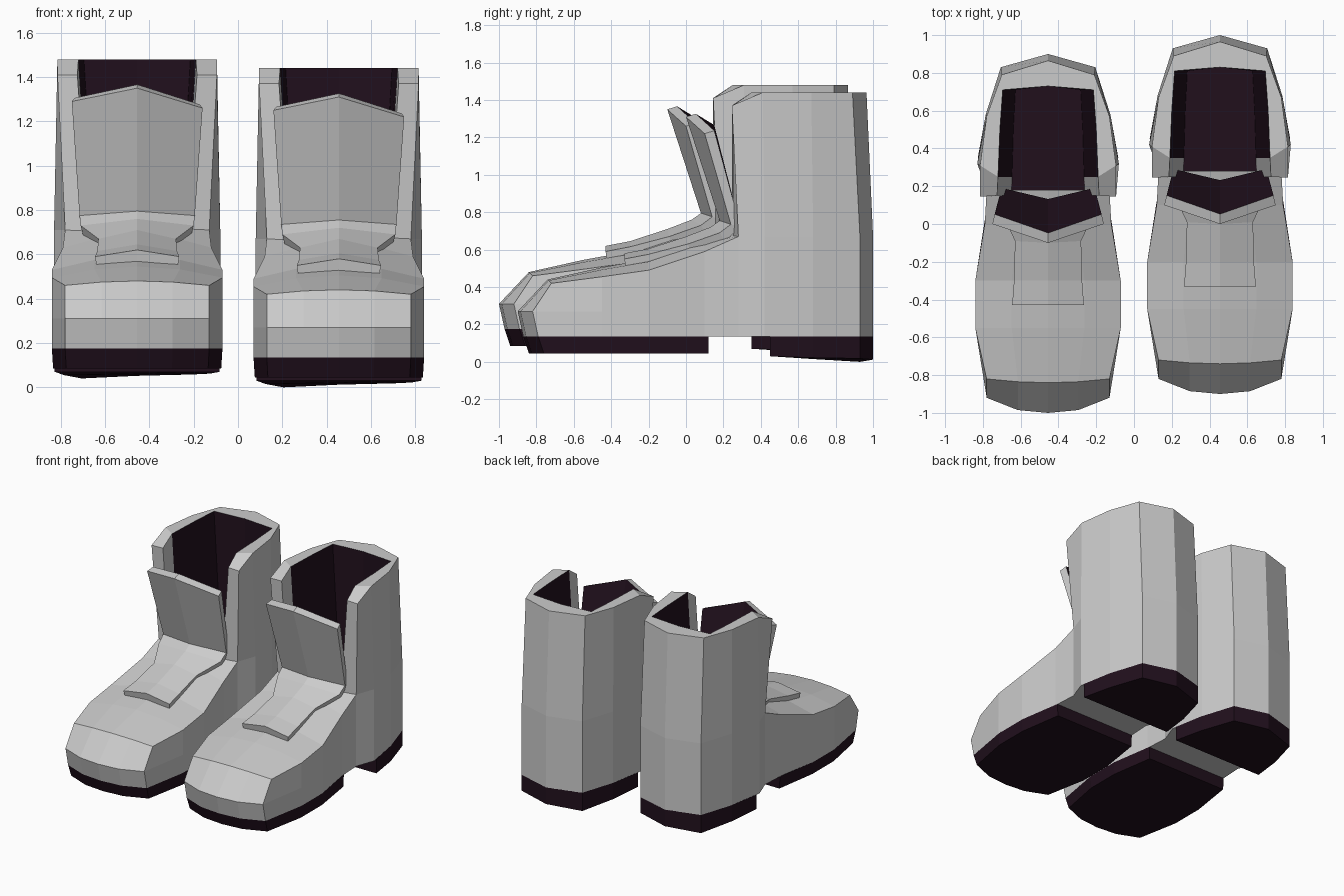
import bpy, bmesh
from mathutils import Vector

if "Cube" in bpy.data.objects:
    bpy.data.objects.remove(bpy.data.objects["Cube"])

dark = bpy.data.materials.new("dark_lining")
dark.diffuse_color = (0.015, 0.005, 0.012, 1)
dark.use_nodes = True
dark.node_tree.nodes["Principled BSDF"].inputs["Base Color"].default_value = dark.diffuse_color
grey = bpy.data.materials.new("grey_upper")
grey.diffuse_color = (0.8, 0.8, 0.8, 1)
grey.use_nodes = True
grey.node_tree.nodes["Principled BSDF"].inputs["Base Color"].default_value = grey.diffuse_color

RIGHT = Vector((0.455, 0, 0))
LEFT = Vector((-0.455, -0.1, 0.04))


def make(name, verts, faces, mats, dark_faces=(), recalc=True, thickness=0):
    """Build one part for the right boot and a shifted copy for the left."""
    me = bpy.data.meshes.new(name)
    me.from_pydata(verts, [], faces)
    for m in mats:
        me.materials.append(m)
    for i in dark_faces:
        me.polygons[i].material_index = 1
    if recalc:
        bm = bmesh.new()
        bm.from_mesh(me)
        bmesh.ops.remove_doubles(bm, verts=bm.verts, dist=0.0005)
        bmesh.ops.recalc_face_normals(bm, faces=bm.faces)
        bm.to_mesh(me)
        bm.free()
    ob = bpy.data.objects.new(name + "_right", me)
    if thickness:
        s = ob.modifiers.new("thickness", 'SOLIDIFY')
        s.thickness, s.offset = thickness, -1
        s.material_offset = 1
    other = ob.copy()
    other.name = name + "_left"
    ob.location, other.location = RIGHT, LEFT
    for o in (ob, other):
        bpy.context.collection.objects.link(o)


def mirrored(half):
    """Half outline ending on the centre line -> full outline."""
    return half + [(-p[0],) + tuple(p[1:]) for p in half[-2::-1]]


def grid(rows, base=0):
    n = len(rows[0])
    return [(base + r * n + c, base + (r + 1) * n + c,
             base + (r + 1) * n + c + 1, base + r * n + c + 1)
            for r in range(len(rows) - 1) for c in range(n - 1)]


# Foot: cross sections from toe to instep, then the toe cap
def section(y, w, zs, zc):
    return mirrored([(-w, y, 0.135), (-w, y, 0.27), (-w, y, zs),
                     (-w / 2, y, zs + 0.75 * (zc - zs)), (0, y, zc)])


sections = [mirrored([(-.325, -.79, .135), (-.325, -.82, .27), (-.325, -.72, .42),
                      (-.16, -.735, .435), (0, -.74, .44)])]
sections += [section(*s) for s in [(-.45, .385, .455, .505), (-.2, .385, .49, .55),
                                   (.1, .335, .59, .65), (.28, .325, .67, .70)]]
toe = [sections[0][2:7],
       mirrored([(-.325, -.82, .27), (-.16, -.885, .27), (0, -.90, .27)]),
       mirrored([(-.325, -.79, .135), (-.16, -.855, .135), (0, -.87, .135)])]
verts = [p for s in sections for p in s]
faces = grid(sections)
base = len(verts)
verts += [p for r in toe for p in r]
faces += grid(toe, base)
faces.append(tuple(range(base + 10, base + 15)) +
             tuple(9 * i + 8 for i in range(1, 5)) +
             tuple(9 * i for i in range(4, 0, -1)))          # underside
faces.append(tuple(range(36, 45)))                           # inside end
make("foot", verts, faces, [grey, dark], [len(faces) - 1])

# Shaft: U-shaped wall, open at the front, with dark lining
low = [(-.325, .28), (-.375, .42), (-.33, .68), (-.25, .93), (0, 1.0)]
top = [(-.36, .245), (-.36, .41), (-.325, .67), (-.245, .89), (0, .965)]
inn = [(-.27, .25), (-.265, .35), (-.255, .6), (-.24, .81), (0, .83)]
chains = []
for (lx, ly), (tx, ty), (ix, iy) in zip(low, top, inn):
    rim = 1.37 if ty < 0.3 else 1.44
    chains.append([(lx, ly, .135), (lx, ly, .67), (tx, ty, rim),
                   (ix, iy, rim), (ix * .72, iy, .3)])
chains += [[(-x, y, z) for x, y, z in c] for c in chains[-2::-1]]
verts = [p for c in chains for p in c]
faces = grid(chains)
lining = [r * 4 + 3 for r in range(1, 7)]
faces += [tuple(range(5)), tuple(range(40, 45)),
          tuple(range(0, 45, 5)), tuple(range(4, 45, 5))]
make("shaft", verts, faces, [grey, dark], lining + [len(faces) - 1])

# Tongue and instep pad: one folded ribbon, dark on the back
ribbon = []
for w, yc, zc, ye, zl, zr in [(.295, .0, 1.31, .10, 1.25, 1.22),
                              (.26, .18, .755, .24, .735, .735),
                              (.255, .13, .72, .18, .69, .69),
                              (.175, .0, .67, .01, .63, .63),
                              (.18, -.2, .605, -.2, .575, .575),
                              (.19, -.33, .58, -.33, .55, .55)]:
    ribbon.append([(-w, ye, zl), (0, yc, zc), (w, ye, zr)])
make("tongue", [p for r in ribbon for p in r], grid(ribbon), [grey, dark],
     recalc=False, thickness=0.055)


# Sole and heel: extruded outlines
def slab(name, upper, lower):
    n = len(upper)
    fs = [tuple(range(n)), tuple(range(n, 2 * n))]
    fs += [(i, (i + 1) % n, n + (i + 1) % n, n + i) for i in range(n)]
    make(name, upper + lower, fs, [dark])


outline = [(.335, .12), (.385, -.2), (.385, -.45), (.325, -.79), (.16, -.855), (0, -.87)]
outline = mirrored(outline)
slab("sole", [(x, y, .136) for x, y in outline],
     [(x * .985, y + (.03 if y < -.7 else 0), .045) for x, y in outline])

outline = mirrored([(-.372, .45)] + low[2:])
depths = [.03, .015, 0, .012, .018, .022, .03]
slab("heel", [(x, y, .136) for x, y in outline],
     [(x, y, z) for (x, y), z in zip(outline, depths)])
